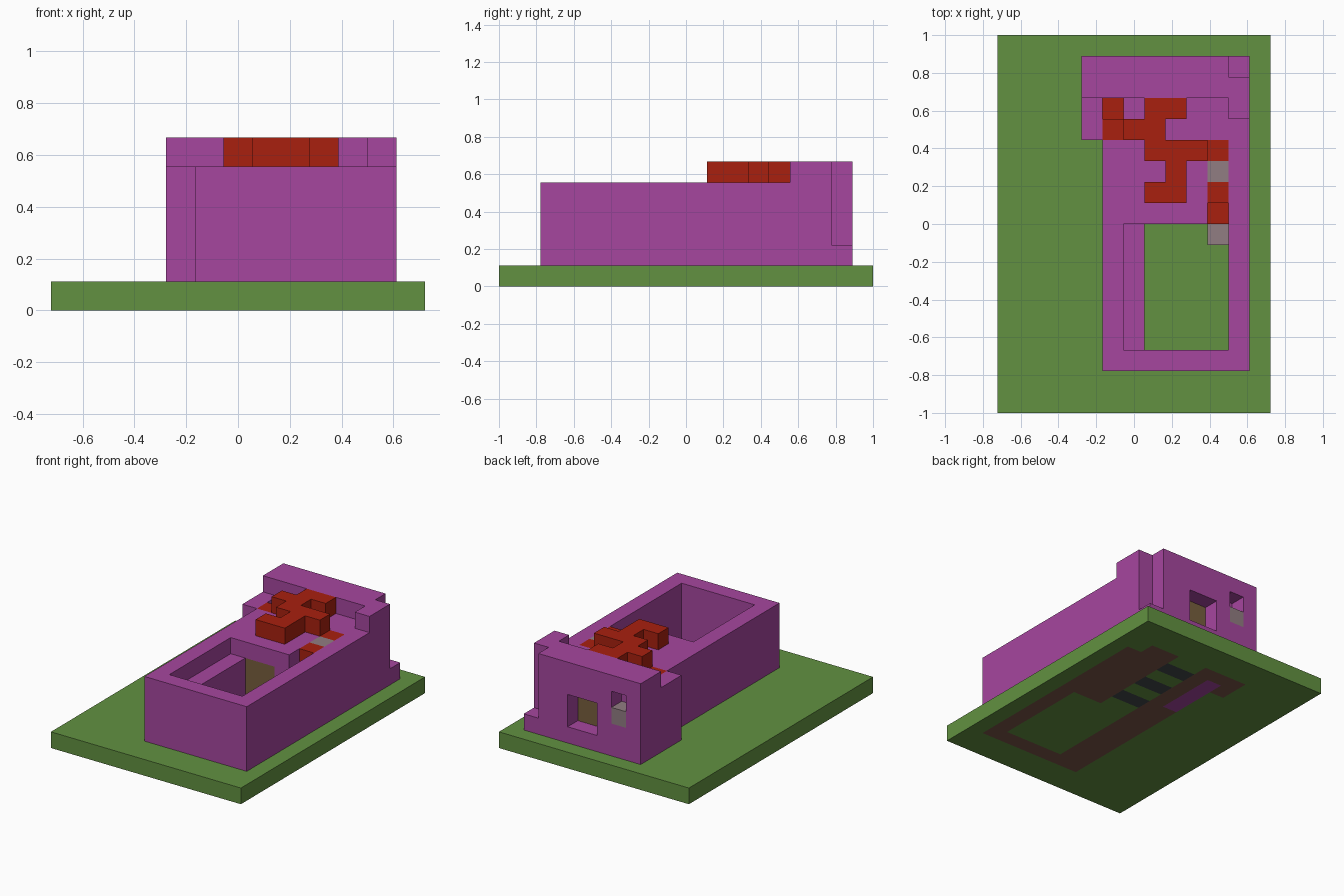
import bpy
import bmesh
from mathutils import Vector

cube = bpy.data.objects.get("Cube")
if cube:
    bpy.data.objects.remove(cube, do_unlink=True)

UNIT = 1 / 9          # edge of one block
NX, NY = 13, 18       # blocks across and along the lawn
cells = {}            # block position -> part name


def fill(part, x, y, z):
    """Fill half-open block ranges with a part; None carves them out."""
    for i in range(*x):
        for j in range(*y):
            for k in range(*z):
                if part:
                    cells[i, j, k] = part
                else:
                    cells.pop((i, j, k), None)


def srgb(r, g, b):
    return tuple((c / 255 / 12.92) if c < 11 else ((c / 255 + 0.055) / 1.055) ** 2.4
                 for c in (r, g, b)) + (1.0,)


def material(name, rgb):
    m = bpy.data.materials.new(name)
    m.use_nodes = True
    m.diffuse_color = srgb(*rgb)
    bsdf = m.node_tree.nodes["Principled BSDF"]
    bsdf.inputs["Base Color"].default_value = srgb(*rgb)
    bsdf.inputs["Roughness"].default_value = 0.9
    return m


# Lawn slab with the foundation showing through its underside
fill("lawn", (0, NX), (0, NY), (0, 1))
fill("foundation", (5, 12), (2, 3), (0, 1))
fill("foundation", (5, 7), (3, 16), (0, 1))
fill("foundation", (11, 12), (3, 15), (0, 1))
fill("foundation", (9, 11), (9, 16), (0, 1))
fill("foundation", (4, 5), (14, 16), (0, 1))
fill("buried_strip", (5, 6), (11, 15), (0, 1))
for row in (10, 12, 14):
    fill("floor_bars", (7, 9), (row, row + 1), (0, 1))

# Main building, side buttress and raised rear parapet
fill("walls", (5, 12), (2, 17), (1, 5))
fill("walls", (4, 5), (13, 17), (1, 5))
fill("walls", (4, 11), (15, 17), (5, 6))
fill("walls", (11, 12), (14, 16), (5, 6))
fill(None, (11, 12), (16, 17), (2, 6))      # cut rear corner

# Open courtyard with a ledge along one side
fill(None, (7, 11), (3, 9), (1, 5))
fill(None, (6, 7), (3, 9), (4, 5))
fill("doors", (7, 9), (9, 10), (1, 4))

# Rear windows
fill(None, (7, 9), (16, 17), (2, 4))
fill("doors", (7, 9), (15, 16), (2, 4))
fill(None, (5, 6), (16, 17), (4, 5))
fill("stone_blocks", (5, 6), (16, 17), (3, 4))

# Steps from the courtyard up to the roof
fill("stone_blocks", (10, 11), (8, 9), (2, 3))
fill(None, (10, 11), (9, 10), (4, 5))
fill("red_path", (10, 11), (9, 10), (3, 4))
fill("red_path", (10, 11), (10, 11), (4, 5))
fill("stone_blocks", (10, 11), (11, 12), (4, 5))
fill("red_path", (10, 11), (12, 13), (4, 5))

# Sunken step by the parapet
fill("red_path", (5, 6), (13, 14), (4, 5))
fill(None, (5, 6), (14, 15), (4, 5))
fill("red_path", (5, 6), (14, 15), (3, 4))

# Raised red figure on the roof, one bar per row
for row, start, end in ((10, 7, 9), (11, 8, 9), (12, 7, 10), (13, 6, 8), (14, 7, 9)):
    fill("red_figure", (start, end), (row, row + 1), (5, 6))


def build(part, mat):
    """Make one mesh from the exposed block faces of a part."""
    bm = bmesh.new()
    for pos, name in cells.items():
        if name != part:
            continue
        for axis in range(3):
            for side in (0, 1):
                neighbour = list(pos)
                neighbour[axis] += 2 * side - 1
                if tuple(neighbour) in cells:
                    continue
                u, v = (axis + 1) % 3, (axis + 2) % 3
                ring = []
                for du, dv in ((0, 0), (1, 0), (1, 1), (0, 1)):
                    p = Vector(pos)
                    p[axis] += side
                    p[u] += du
                    p[v] += dv
                    ring.append(bm.verts.new((p - Vector((NX / 2, NY / 2, 0))) * UNIT))
                bm.faces.new(ring if side else ring[::-1])
    bmesh.ops.remove_doubles(bm, verts=bm.verts[:], dist=UNIT / 100)
    mesh = bpy.data.meshes.new(part)
    bm.to_mesh(mesh)
    bm.free()
    mesh.materials.append(mat)
    bpy.context.collection.objects.link(bpy.data.objects.new(part, mesh))


purple = material("purple", (166, 70, 159))
red = material("red", (169, 32, 15))
grey = material("warm_grey", (145, 125, 130))
build("lawn", material("grass_green", (98, 145, 65)))
build("foundation", material("earth_brown", (122, 86, 72)))
build("floor_bars", material("charcoal", (66, 72, 76)))
build("doors", material("wood_brown", (119, 95, 61)))
build("buried_strip", purple)
build("walls", purple)
build("stone_blocks", grey)
build("red_path", red)
build("red_figure", red)
